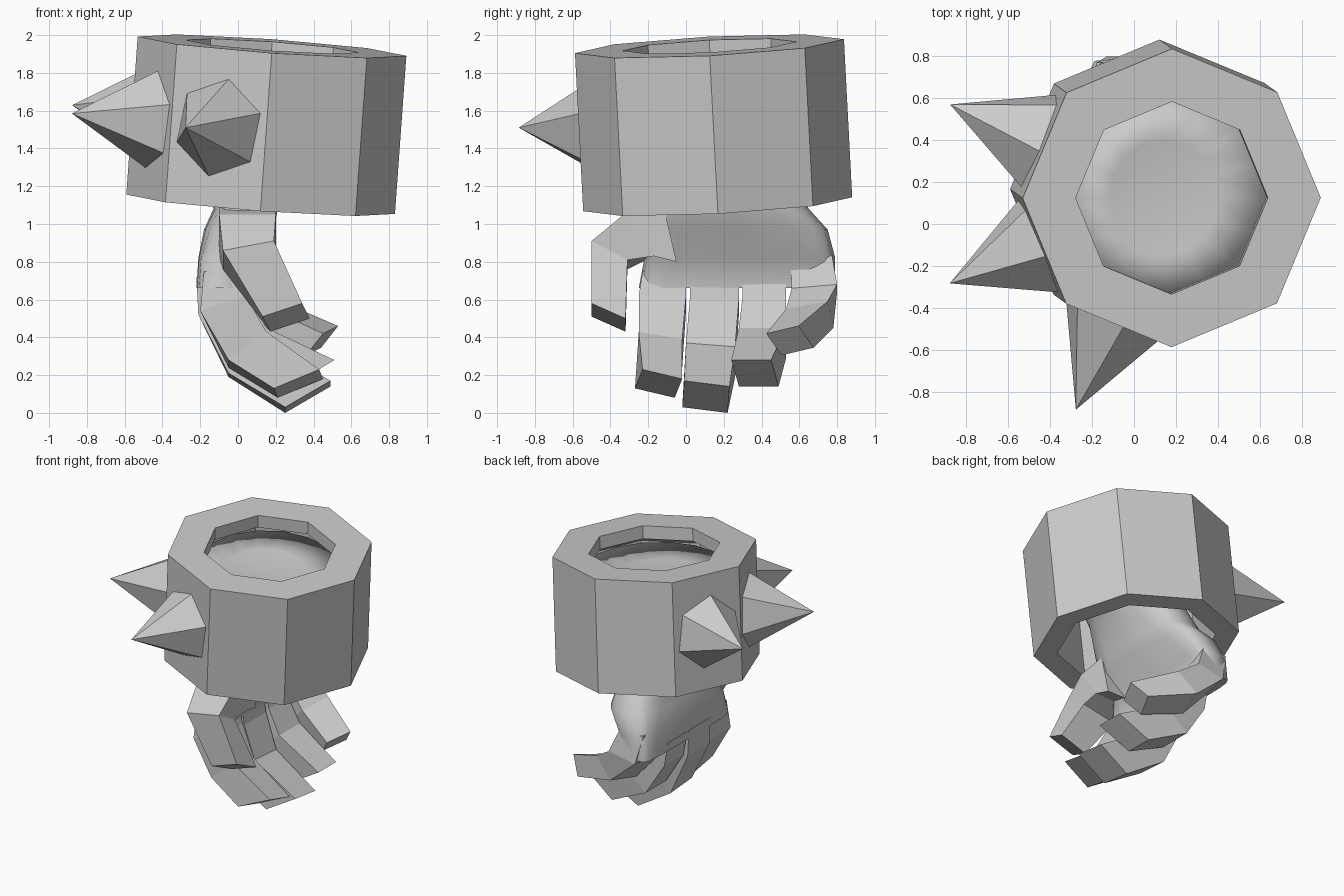
import bpy, bmesh, math
from mathutils import Vector, Matrix


def loft(name, rings, wrap=False):
    """Skin a list of equal-length point rings into one closed mesh object."""
    bm = bmesh.new()
    vs = [[bm.verts.new(p) for p in ring] for ring in rings]
    n = len(rings[0])
    pairs = list(zip(vs, vs[1:])) + ([(vs[-1], vs[0])] if wrap else [])
    for a, b in pairs:
        for i in range(n):
            j = (i + 1) % n
            bm.faces.new((a[i], a[j], b[j], b[i]))
    if not wrap:
        bm.faces.new(vs[0][::-1])
        bm.faces.new(vs[-1])
    bmesh.ops.recalc_face_normals(bm, faces=bm.faces)
    mesh = bpy.data.meshes.new(name)
    bm.to_mesh(mesh)
    bm.free()
    obj = bpy.data.objects.new(name, mesh)
    bpy.context.collection.objects.link(obj)
    return obj


# Tilted frame shared by the cuff and its spikes
axis = Vector((0.072, -0.052, 1)).normalized()
tilt = Vector((0, 0, 1)).rotation_difference(axis).to_matrix().to_4x4()
frame = Matrix.Translation((0.150, 0.146, 1.523)) @ tilt


def ngon(r, z, n=8):
    return [frame @ Vector((r * math.cos(math.tau * i / n),
                            r * math.sin(math.tau * i / n), z)) for i in range(n)]


# Hollow octagonal cuff with a narrower lip at the top
profile = [(0.713, -0.42), (0.713, 0.42), (0.46, 0.42),
           (0.46, 0.325), (0.55, 0.28), (0.55, -0.42)]
loft("cuff", [ngon(r, z) for r, z in profile], wrap=True)

# Three six-sided spikes on the outer faces
for k, deg in enumerate((157.5, 202.5, 247.5)):
    turn = frame @ Matrix.Rotation(math.radians(deg), 4, 'Z')
    angles = [math.tau * i / 6 + 0.15 for i in range(6)]
    base = [turn @ Vector((0.63, 0.265 * math.sin(a), 0.28 * math.cos(a))) for a in angles]
    tip = [turn @ Vector((1.115, 0.001 * math.sin(a), 0.01 + 0.001 * math.cos(a)))
           for a in angles]
    loft(f"spike_{k + 1}", [base, tip])


def oval(z, x0, x1, y0, y1, power, lean):
    """Rounded-box ring; lean follows the cuff's tilt."""
    pts = []
    for i in range(16):
        a = math.tau * i / 16
        c, s = math.cos(a), math.sin(a)
        x = (x0 + x1) / 2 + (x1 - x0) / 2 * math.copysign(abs(c) ** power, c)
        y = (y0 + y1) / 2 + (y1 - y0) / 2 * math.copysign(abs(s) ** power, s)
        pts.append((x, y, z + lean * (-0.072 * (x - 0.17) + 0.052 * (y - 0.13))))
    return pts


# Palm and wrist, flaring out to a shallow dished top just under the cuff lip
palm = loft("palm", [
    oval(0.66, -0.22, 0.03, -0.25, 0.79, 0.3, 0),
    oval(0.82, -0.21, 0.05, -0.22, 0.79, 0.35, 0),
    oval(0.97, -0.18, 0.19, -0.22, 0.75, 0.5, 0),
    oval(1.08, -0.13, 0.21, -0.25, 0.65, 0.6, 0),
    oval(1.35, -0.18, 0.36, -0.24, 0.50, 0.9, 0.5),
    oval(1.62, -0.25, 0.56, -0.28, 0.54, 1.0, 1),
    oval(1.81, -0.31, 0.65, -0.35, 0.61, 1.0, 1),
    oval(1.77, -0.12, 0.40, -0.15, 0.40, 1.0, 1)])
for p in palm.data.polygons:
    p.use_smooth = p.center.z > 0.7


def digit(name, stations):
    """Box finger: outer x,z, inner x,z, y range, z rise and x shift along y, inner y shift."""
    loft(name, [[(ox, y0, oz), (ox + dx, y1, oz + dz),
                 (ix + dx, y1 + dy, iz + dz), (ix, y0 + dy, iz)]
                for ox, oz, ix, iz, y0, y1, dz, dx, dy in stations])


digit("index_finger", [
    (-0.18, 0.75, 0.00, 0.75, -0.23, 0.00, 0, 0, 0),
    (-0.20, 0.54, 0.04, 0.62, -0.25, 0.00, 0, 0, 0),
    (-0.05, 0.28, 0.15, 0.43, -0.25, -0.02, -0.04, 0, 0),
    (0.19, 0.13, 0.43, 0.23, -0.27, -0.06, -0.05, 0.02, 0.04)])
digit("middle_finger", [
    (-0.22, 0.72, 0.02, 0.72, 0.02, 0.28, 0, 0, 0),
    (-0.21, 0.52, 0.04, 0.60, 0.02, 0.28, 0, 0, 0),
    (-0.05, 0.21, 0.14, 0.37, 0.00, 0.26, -0.02, 0, 0),
    (0.25, 0.03, 0.49, 0.17, -0.02, 0.22, -0.03, 0, 0.01)])
digit("ring_finger", [
    (-0.22, 0.72, 0.02, 0.72, 0.30, 0.53, 0, 0, 0),
    (-0.19, 0.54, 0.05, 0.62, 0.30, 0.53, 0, 0, 0),
    (-0.03, 0.29, 0.15, 0.45, 0.28, 0.53, 0, 0, 0),
    (0.28, 0.14, 0.51, 0.28, 0.28, 0.49, 0, 0, -0.04)])
digit("little_finger", [
    (-0.18, 0.85, 0.02, 0.85, 0.55, 0.77, 0, 0, 0),
    (-0.16, 0.62, 0.06, 0.66, 0.56, 0.80, 0.02, 0.03, 0),
    (0.03, 0.41, 0.17, 0.55, 0.56, 0.78, 0.04, 0.06, -0.03),
    (0.36, 0.305, 0.45, 0.42, 0.505, 0.675, 0.04, 0.08, -0.08)])
digit("thumb", [
    (-0.10, 1.10, 0.19, 1.10, -0.12, -0.05, -0.30, 0, 0),
    (-0.10, 1.05, 0.20, 1.05, -0.33, -0.17, -0.22, 0, 0),
    (-0.08, 0.86, 0.19, 0.91, -0.50, -0.31, -0.10, 0, 0),
    (0.13, 0.51, 0.34, 0.58, -0.50, -0.32, -0.08, 0.04, 0)])
